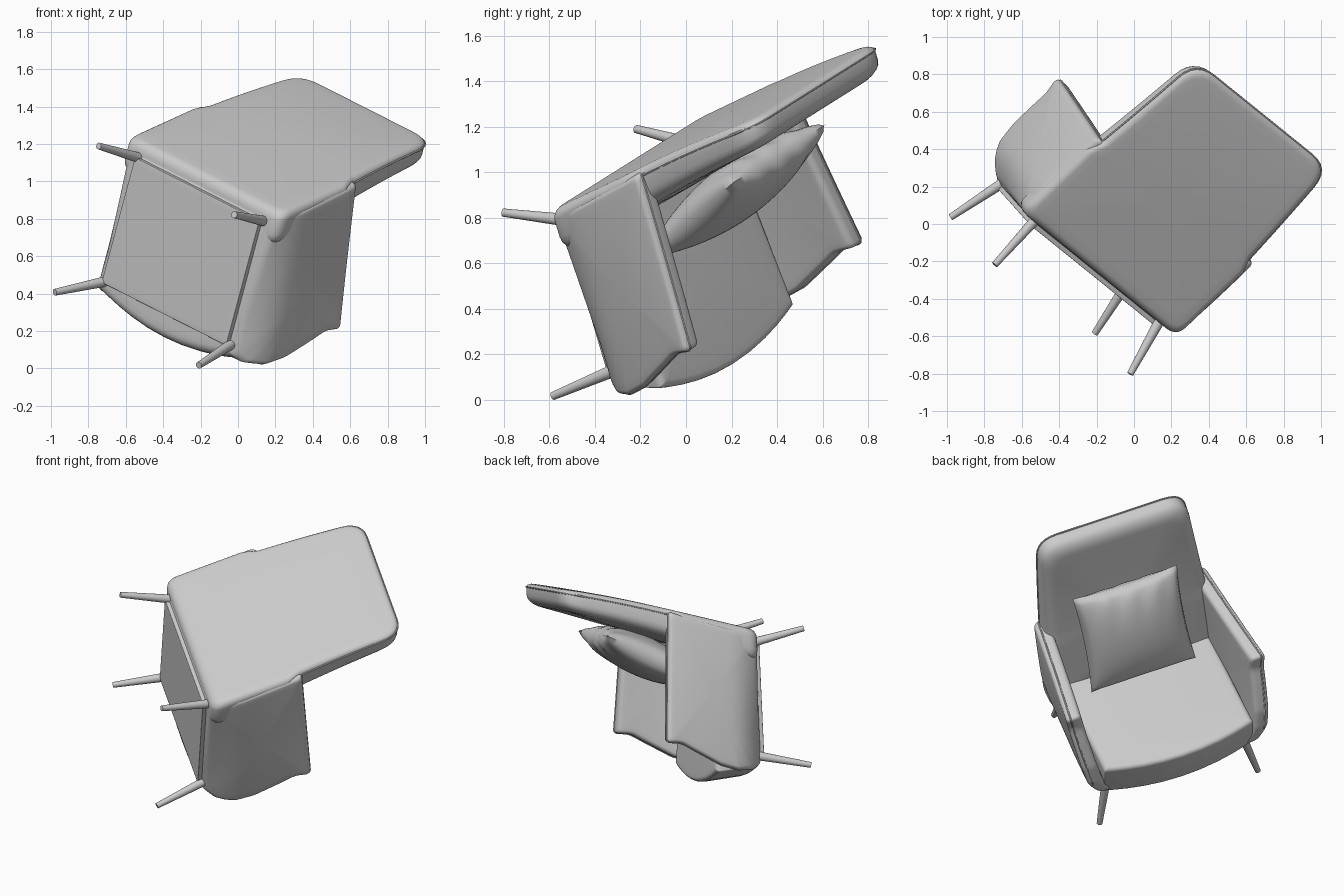
import bpy, bmesh, math
from mathutils import Vector, Matrix

if "Cube" in bpy.data.objects:
    bpy.data.objects.remove(bpy.data.objects["Cube"])

# Chair axes (width, forward, up) in the tipped-over pose
W = Vector((0.724, -0.584, -0.367)).normalized()
F = Vector((-0.244, 0.273, -0.930))
F = (F - W * F.dot(W)).normalized()
U = W.cross(F)
POSE = Matrix.Translation(-.351 * W - .58 * U) @ Matrix((W, F, U)).transposed().to_4x4()
parts = []


def finish(bm, name, angle=50):
    bmesh.ops.recalc_face_normals(bm, faces=bm.faces)
    me = bpy.data.meshes.new(name)
    bm.to_mesh(me)
    bm.free()
    ob = bpy.data.objects.new(name, me)
    bpy.context.collection.objects.link(ob)
    bpy.ops.object.select_all(action='DESELECT')
    ob.select_set(True)
    bpy.context.view_layer.objects.active = ob
    bpy.ops.object.shade_smooth_by_angle(angle=math.radians(angle))
    parts.append(ob)
    return ob


def outline(corners, step=0.06):
    """Polygon of (x, y, radius) with rounded corners, resampled."""
    pts, n = [], len(corners)
    for i, (x, y, r) in enumerate(corners):
        p = Vector((x, y))
        a = Vector(corners[i - 1][:2]) - p
        b = Vector(corners[(i + 1) % n][:2]) - p
        cut = min(r / math.tan(a.angle(b) / 2), a.length * .48, b.length * .48)
        s, e = p + a.normalized() * cut, p + b.normalized() * cut
        for k in range(7):
            t = k / 6
            pts.append(s * (1 - t) ** 2 + p * 2 * t * (1 - t) + e * t * t)
    out = []
    for i, p in enumerate(pts):
        q = pts[(i + 1) % len(pts)]
        m = max(1, math.ceil((q - p).length / step))
        out += [p.lerp(q, k / m) for k in range(m)]
    return out


def loft(name, pts, d0, d1, r0, r1, dome0, dome1, fn):
    """Upholstered slab: outline swept d0..d1, rounded rims, domed faces."""
    def end(d, r, dome, s):
        rows = [(r, 1 - q, d - s * dome * (1 - (1 - q) ** 2))
                for q in (.9, .75, .6, .45, .3, .18, .08)]
        for k in range(6):
            t = k / 5 * math.pi / 2
            rows.append((r * (1 - math.sin(t)), 1, d + s * r * (1 - math.cos(t))))
        return rows
    rows = end(d0, r0, dome0, 1) + end(d1, r1, dome1, -1)[::-1]
    xs, ys = [p.x for p in pts], [p.y for p in pts]
    c = Vector((max(xs) + min(xs), max(ys) + min(ys))) / 2
    hx, hy = (max(xs) - min(xs)) / 2, (max(ys) - min(ys)) / 2
    bm = bmesh.new()
    rings = [[bm.verts.new(fn(c.x + (p.x - c.x) * (hx - i) / hx * s,
                              c.y + (p.y - c.y) * (hy - i) / hy * s, d)) for p in pts]
             for i, s, d in rows]
    n = len(pts)
    for a, b in zip(rings, rings[1:]):
        for i in range(n):
            bm.faces.new((a[i], a[(i + 1) % n], b[(i + 1) % n], b[i]))
    bm.faces.new(rings[0])
    bm.faces.new(rings[-1])
    return finish(bm, name)


def tube(name, path, r, sides=6):
    """Thin seam piping along a path."""
    bm = bmesh.new()
    rings = []
    for i, p in enumerate(path):
        t = (path[min(i + 1, len(path) - 1)] - path[max(i - 1, 0)])
        q = t.to_track_quat('Z', 'Y')
        rings.append([bm.verts.new(p + q @ Vector((r * math.cos(k * math.tau / sides),
                      r * math.sin(k * math.tau / sides), 0))) for k in range(sides)])
    for a, b in zip(rings, rings[1:]):
        for k in range(sides):
            bm.faces.new((a[k], a[(k + 1) % sides], b[(k + 1) % sides], b[k]))
    finish(bm, name)


# Reclined back
def back_map(x, h, d):
    bow = .03 * max(0, (h - .9) / .64) ** 2
    return Vector((x, -.905 - .29 * h + bow + d * (1.12 - .36 * (h - .4)), h))


back = outline([(-.575, .31, .07), (.575, .31, .07), (.575, .8, .1), (.54, .89, .1),
                (.49, 1.545, .14), (-.49, 1.545, .14), (-.54, .89, .1), (-.575, .8, .1)])
loft("back", back, 0, .19, .04, .08, .006, .025, back_map)
tube("back_piping", [back_map(p.x, p.y, .035) for p in back if p.y > .88], .006)

# Arms, flaring outward toward the front and tucked under at the bottom
arm = outline([(-.96, .31, .03), (-.155, .31, .04), (-.125, .37, .04), (-.13, .48, .1),
               (-.17, .60, .2), (-.27, .77, .2), (-.325, .86, .15), (-.335, .955, .025),
               (-1.145, .885, .02)])
for side, tag in ((1, "left"), (-1, "right")):
    def arm_map(f, h, d, side=side):
        s = (f + 1.13) / .79
        flare = .09 * (h - .33) / .6 * s
        tuck = .09 * (max(0, .5 - h) / .19) ** 2 * (.3 + .7 * min(1, max(0, s)))
        return Vector((side * (.478 + flare - tuck + d), f, h))
    loft(tag + "_arm", arm, 0, .1, .03, .03, .004, .01, arm_map)
    tube(tag + "_arm_piping", [arm_map(p.x, p.y, .07) for p in arm
         if p.y > .45 and (p.y > .88 or p.x > -.5)], .005)


# Seat with a bowed front
def seat_map(x, f, d):
    return Vector((x, f - .03 * (.6 - d) / .3 * max(0, 1 + f),
                   d + .11 * (f + .13) * (d - .3) / .3))


front = [.5 * math.cos(math.pi * k / 12) for k in range(13)]
front = [(x, -.035 - .085 * (x / .5) ** 2, .06) for x in front]
seat = outline([(-.5, -.95, .03), (.5, -.95, .03)] + front)
loft("seat", seat, .305, .608, .05, .035, 0, .012, seat_map)

# Underside plate
plate = outline([(-.46, -.92, .01), (.46, -.92, .01), (.46, -.2, .01), (-.46, -.2, .01)])
loft("base_plate", plate, .28, .34, .004, .004, 0, 0, lambda x, f, d: Vector((x, f, d)))

# Splayed tapered legs
for side, tag in ((1, "left"), (-1, "right")):
    for row, top, tip in (("front", (.46, -.205, .32), (.532, -.132, 0)),
                          ("rear", (.46, -.915, .32), (.5, -.987, 0))):
        a = Vector((top[0] * side, *top[1:]))
        b = Vector((tip[0] * side, *tip[1:]))
        q = (a - b).to_track_quat('Z', 'Y')
        bm = bmesh.new()
        bmesh.ops.create_cone(bm, cap_ends=True, segments=20, radius1=.018, radius2=.028,
                              depth=(a - b).length,
                              matrix=Matrix.Translation((a + b) / 2) @ q.to_matrix().to_4x4())
        finish(bm, f"{row}_{tag}_leg", 40)

# Throw pillow leaning on the back
bm = bmesh.new()
up, out = Vector((0, -.46, .888)), Vector((0, .888, .46))
for s in (1, -1):
    verts = bmesh.ops.create_grid(bm, x_segments=36, y_segments=36, size=1)["verts"]
    for v in verts:
        x, y = v.co.x, v.co.y
        body = max(0, (1 - x * x) * (1 - y * y))
        thick = .125 * body ** .42
        thick += .008 * math.sin(13 * x + 2 * y) * max(0, y) ** 2 * min(1, body * 4)
        px = .35 * x * (1 - .05 * (1 - y * y))
        py = .345 * y * (1 - .05 * (1 - x * x))
        v.co = Vector((.015 + px, -.845, .92)) + up * py + out * thick * s
bmesh.ops.remove_doubles(bm, verts=bm.verts, dist=.0005)
finish(bm, "pillow", 60)

# Tip the chair into its pose and ground it
for ob in parts:
    ob.data.transform(POSE)
low = min(v.co.z for ob in parts for v in ob.data.vertices)
for ob in parts:
    ob.data.transform(Matrix.Translation((0, 0, -low)))
    ob.data.update()
